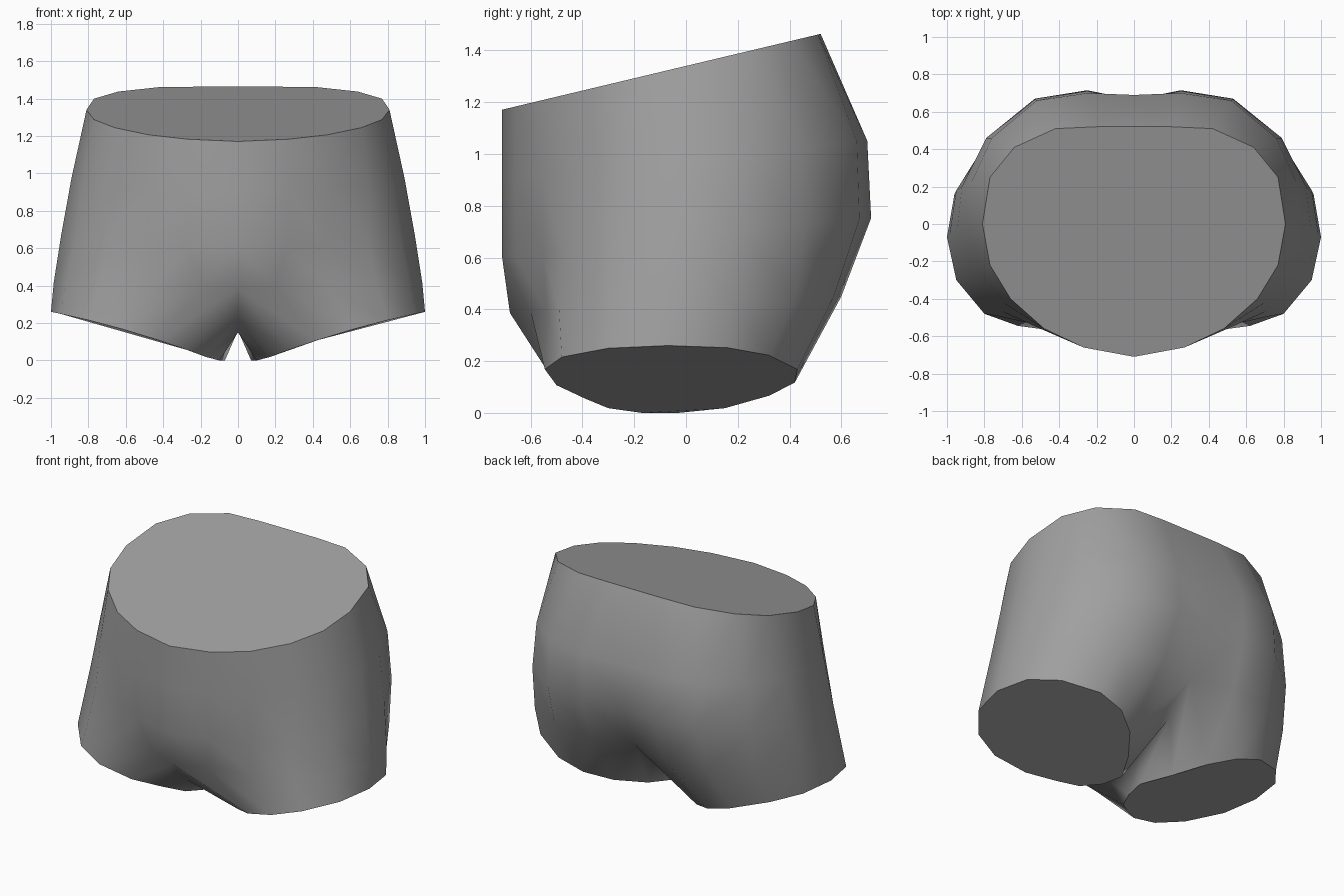
import bpy, bmesh

if "Cube" in bpy.data.objects:
    bpy.data.objects.remove(bpy.data.objects["Cube"])

# Right half cross-sections (x, y), running front centre -> side -> back centre
WAIST = [(0, -.71), (.27, -.66), (.48, -.56), (.66, -.40), (.77, -.22), (.81, 0),
         (.77, .25), (.64, .41), (.42, .51), (.20, .52), (0, .52)]
BELLY = [(0, -.71), (.27, -.66), (.50, -.56), (.70, -.42), (.83, -.24), (.89, 0),
         (.87, .22), (.76, .46), (.52, .66), (.25, .70), (0, .69)]
HIP = [(0, -.71), (.26, -.66), (.47, -.55), (.70, -.47), (.87, -.28), (.945, -.03),
       (.92, .20), (.79, .46), (.53, .67), (.25, .715), (0, .665)]
THIGH = [(0, -.68), (.20, -.60), (.48, -.54), (.74, -.49), (.92, -.29), (.985, -.05),
         (.95, .18), (.80, .42), (.55, .57), (.27, .60), (0, .52)]
# Crotch seam on the centre plane, back to front (y, z)
SEAM = [(.33, .27), (.05, .16), (-.30, .15), (-.52, .22)]
# Closed leg opening, same order as thigh section followed by seam
HEM = [(.27, -.39), (.42, -.50), (.62, -.545), (.80, -.48), (.95, -.30), (1, -.07),
       (.96, .16), (.83, .32), (.62, .43), (.45, .42), (.30, .32),
       (.17, .15), (.07, -.03), (.10, -.17), (.17, -.30)]

bm = bmesh.new()


def ring(points, height):
    return [bm.verts.new((x, y, height(x, y))) for x, y in points]


def loft(upper, lower, closed=False):
    n = len(upper)
    for i in range(n if closed else n - 1):
        j = (i + 1) % n
        bm.faces.new((upper[i], lower[i], lower[j], upper[j])).smooth = True


def cap(loop, rim_pairs):
    bm.faces.new(loop).smooth = False
    for a, b in rim_pairs:
        bm.edges.get((a, b)).smooth = False


# Torso with tilted waist
waist = ring(WAIST, lambda x, y: 1.34 + .238 * y)
belly = ring(BELLY, lambda x, y: .976 + .107 * y)
hip = ring(HIP, lambda x, y: .676 + .107 * y)
thigh = ring(THIGH, lambda x, y: .42 + .05 * y)
for a, b in ((waist, belly), (belly, hip), (hip, thigh)):
    loft(a, b)

# Leg from thigh section and crotch seam down to the slanted hem
seam = [bm.verts.new((0, y, z)) for y, z in SEAM]
hem = ring(HEM, lambda x, y: max(0, -.05 + .42 * x - .11 * x * x))
loft(thigh + seam, hem, closed=True)

# Flat closing faces with crisp rims
cap(waist, zip(waist, waist[1:]))
cap(hem[::-1], zip(hem, hem[1:] + hem[:1]))

mesh = bpy.data.meshes.new("shorts")
bm.to_mesh(mesh)
bm.free()
shorts = bpy.data.objects.new("shorts", mesh)
bpy.context.collection.objects.link(shorts)

# Left half
mirror = shorts.modifiers.new("left_half", 'MIRROR')
mirror.use_axis = (True, False, False)
mirror.merge_threshold = .001

grey = bpy.data.materials.new("mid grey")
grey.diffuse_color = (.35, .35, .35, 1)
grey.use_nodes = True
grey.node_tree.nodes["Principled BSDF"].inputs["Base Color"].default_value = grey.diffuse_color
mesh.materials.append(grey)
